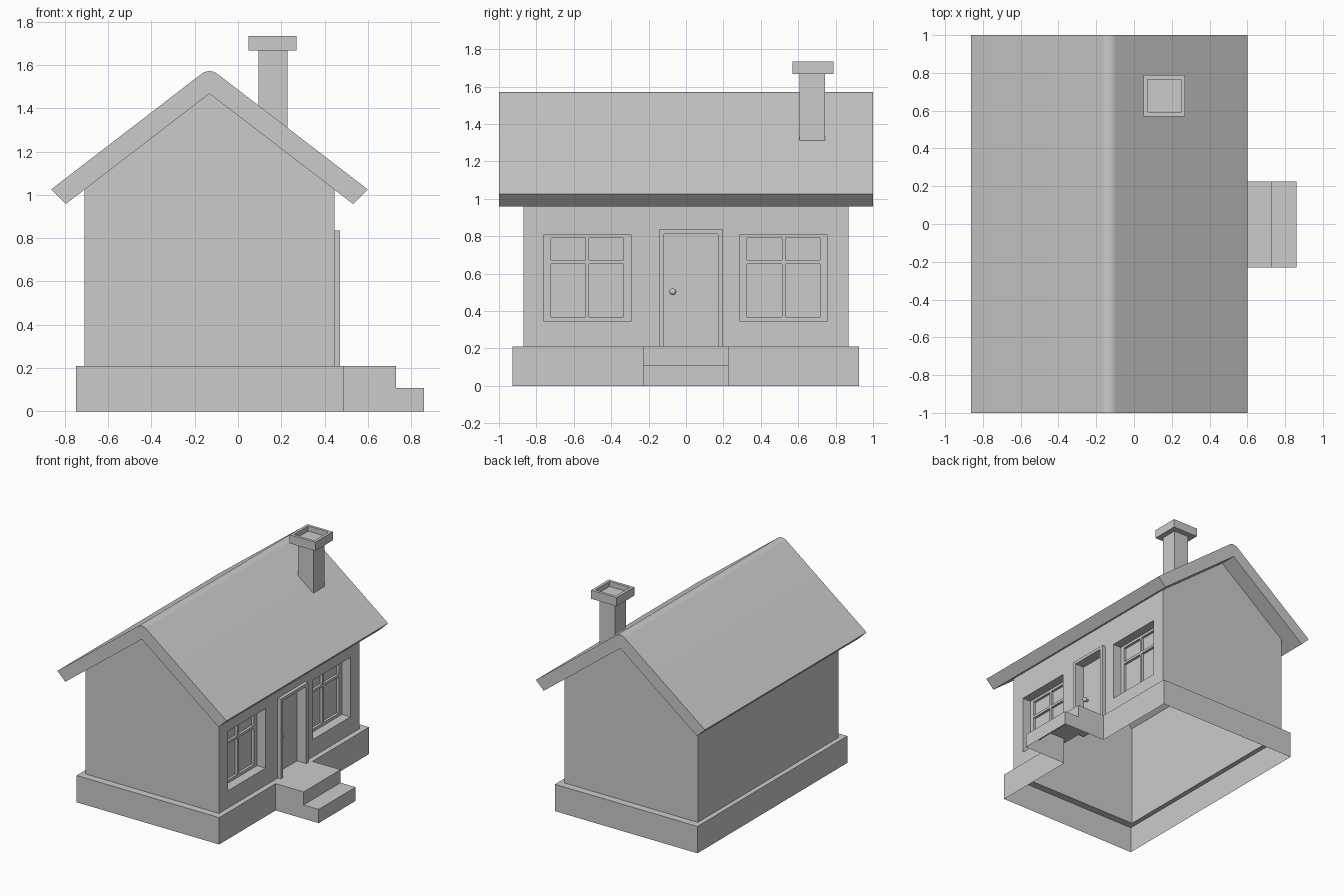
import bpy, bmesh
from math import sin, cos, atan2, radians
from mathutils import Matrix, Vector

if "Cube" in bpy.data.objects:
    bpy.data.objects.remove(bpy.data.objects["Cube"])


def finish(name, bm):
    me = bpy.data.meshes.new(name)
    bm.to_mesh(me)
    bm.free()
    ob = bpy.data.objects.new(name, me)
    bpy.context.collection.objects.link(ob)
    return ob


def sheet(name, polys, fix_normals=False):
    """Object from a list of polygons, each a list of points."""
    bm = bmesh.new()
    for p in polys:
        bm.faces.new([bm.verts.new(v) for v in p])
    bmesh.ops.remove_doubles(bm, verts=bm.verts, dist=1e-5)
    if fix_normals:
        bmesh.ops.recalc_face_normals(bm, faces=bm.faces)
    return finish(name, bm)


def box(lo, hi, bm):
    lo, hi = Vector(lo), Vector(hi)
    m = Matrix.Translation((lo + hi) / 2) @ Matrix.Diagonal((*(hi - lo), 1))
    bmesh.ops.create_cube(bm, size=1, matrix=m)


def smooth(ob, angle=30):
    bpy.ops.object.select_all(action='DESELECT')
    ob.select_set(True)
    bpy.context.view_layer.objects.active = ob
    bpy.ops.object.shade_smooth_by_angle(angle=radians(angle))


# Main dimensions
X0, X1, Y0, Y1 = -0.71, 0.445, -0.87, 0.868     # walls
BX0, BX1, BY0, BY1 = -0.748, 0.487, -0.928, 0.926  # base
S0, S1 = -0.23, 0.226                           # steps
H, EAVE, RX, RZ = 0.21, 1.028, -0.132, 1.468

# Roof: thick gable profile with a rounded ridge, run along y
slope = atan2(0.508, 0.664)
r = 0.06
cz = 1.572 - r
ridge = [(RX + r * sin(a), cz + r * cos(a))
         for a in (slope * (1 - k / 4) for k in range(9))]
prof = [(0.532, 0.958), (0.60, 1.025)] + ridge + [(-0.864, 1.025), (-0.796, 0.958), (RX, RZ)]
n = len(prof)
ends = [[(x, y, z) for x, z in prof] for y in (-1, 1)]
sides = [[ends[0][i], ends[0][(i + 1) % n], ends[1][(i + 1) % n], ends[1][i]] for i in range(n)]
smooth(sheet("roof", ends + sides, True))

# Plain walls: two gables and the windowless side
gable = [(X0, H), (X1, H), (X1, EAVE), (RX, RZ), (X0, EAVE)]
sheet("walls", [
    [(x, Y0, z) for x, z in gable],
    [(x, Y1, z) for x, z in reversed(gable)],
    [(X0, Y1, H), (X0, Y0, H), (X0, Y0, EAVE), (X0, Y1, EAVE)]])

# Door wall: stepped relief, later rectangles override earlier ones (y0, y1, z0, z1, x)
rects = [(Y0, Y1, H, EAVE, X1)]
for oy in (-0.76, 0.29):
    rects.append((oy, oy + 0.465, 0.345, 0.81, 0.372))
    for py in (0.037, 0.241):
        for z0, z1 in ((0.368, 0.652), (0.672, 0.79)):
            rects.append((oy + py, oy + py + 0.186, z0, z1, 0.352))
rects += [(-0.145, 0.197, H, 0.835, 0.472), (-0.118, 0.17, H, 0.812, 0.392)]
ys = sorted({v for q in rects for v in q[:2]})
zs = sorted({v for q in rects for v in q[2:4]})


def depth(i, j):
    if not (0 <= i < len(ys) - 1 and 0 <= j < len(zs) - 1):
        return X1
    y, z = (ys[i] + ys[i + 1]) / 2, (zs[j] + zs[j + 1]) / 2
    return [q[4] for q in rects if q[0] < y < q[1] and q[2] < z < q[3]][-1]


polys = []
for i in range(len(ys) - 1):
    for j in range(len(zs) - 1):
        y0, y1, z0, z1 = ys[i], ys[i + 1], zs[j], zs[j + 1]
        d, a, b = depth(i, j), depth(i - 1, j), depth(i, j - 1)
        polys.append([(d, y0, z0), (d, y1, z0), (d, y1, z1), (d, y0, z1)])
        if a != d:
            polys.append([(a, y0, z0), (d, y0, z0), (d, y0, z1), (a, y0, z1)])
        if b != d:
            polys.append([(b, y0, z0), (b, y1, z0), (d, y1, z0), (d, y0, z0)])
relief = sheet("door_and_window_wall", polys)
bm = bmesh.new()
bm.from_mesh(relief.data)
bmesh.ops.dissolve_limit(bm, angle_limit=0.01, verts=bm.verts, edges=bm.edges)
bm.to_mesh(relief.data)
bm.free()

# Base: open underneath, with a narrow ledge and a gap behind the steps
outer = [(BX0, BY0), (BX1, BY0), (BX1, BY1), (BX0, BY1)]
inner = [(X0, Y0), (X1, Y0), (X1, Y1), (X0, Y1)]
polys = []
for k in range(4):
    p, q, s, t = outer[k], outer[(k + 1) % 4], inner[(k + 1) % 4], inner[k]
    polys.append([(*v, H) for v in (p, q, s, t)])
    runs = [(p, (BX1, S0)), ((BX1, S1), q)] if k == 1 else [(p, q)]
    polys += [[(*u, 0), (*v, 0), (*v, H), (*u, H)] for u, v in runs]
sheet("base", polys)

# Steps: open shell joining the base
path = [(BX1, H), (0.73, H), (0.73, 0.108), (0.86, 0.108), (0.86, 0)]
polys = [[(a, S0, b), (c, S0, d), (c, S1, d), (a, S1, b)]
         for (a, b), (c, d) in zip(path, path[1:])]
side = path + [(BX1, 0)]
polys += [[(x, S0, z) for x, z in reversed(side)], [(x, S1, z) for x, z in side]]
sheet("steps", polys)

# Door knob on a short neck
bm = bmesh.new()
bmesh.ops.create_uvsphere(bm, u_segments=16, v_segments=10, radius=0.018,
                          matrix=Matrix.Translation((0.422, -0.07, 0.503)))
bmesh.ops.create_cone(bm, cap_ends=True, segments=12, radius1=0.009, radius2=0.009, depth=0.03,
                      matrix=Matrix.Translation((0.402, -0.07, 0.503)) @ Matrix.Rotation(radians(90), 4, 'Y'))
smooth(finish("door_knob", bm), 40)

# Chimney shaft, its foot cut to the roof slope
bm = bmesh.new()
box((0.095, 0.607, 1.30), (0.228, 0.743, 1.67), bm)
for v in bm.verts:
    if v.co.z < 1.5:
        v.co.z = 1.41 if v.co.x < 0.15 else 1.308
finish("chimney_shaft", bm)

# Chimney cap with a sunken top
bm = bmesh.new()
box((0.049, 0.57, 1.668), (0.27, 0.788, 1.735), bm)
bm.normal_update()
top = max(bm.faces, key=lambda f: f.calc_center_median().z)
bmesh.ops.inset_region(bm, faces=[top], thickness=0.031)
low = bmesh.ops.extrude_face_region(bm, geom=[top])["geom"]
bmesh.ops.translate(bm, vec=(0, 0, -0.04), verts=[v for v in low if isinstance(v, bmesh.types.BMVert)])
if top.is_valid:
    bmesh.ops.delete(bm, geom=[top], context='FACES_ONLY')
finish("chimney_cap", bm)
